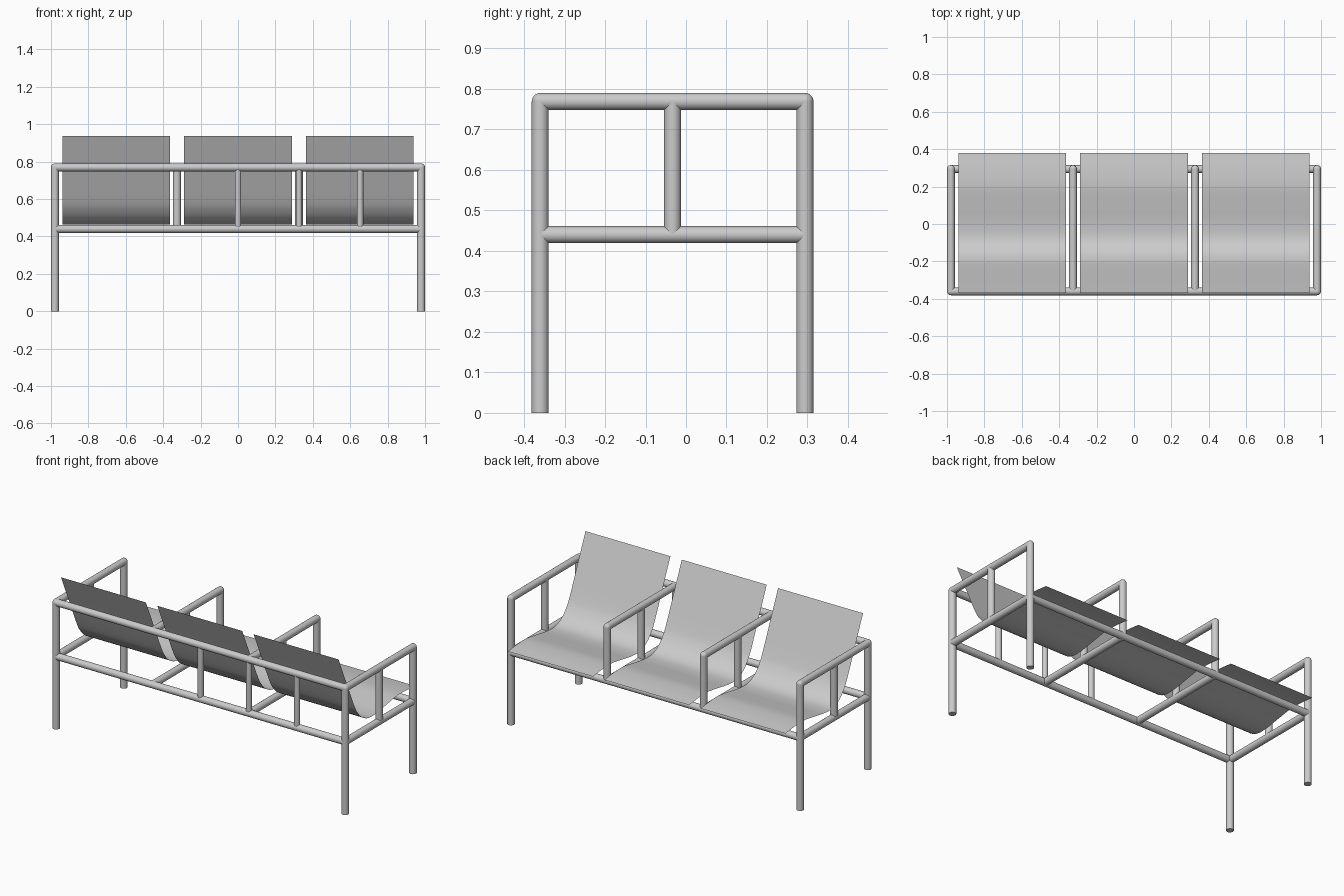
import bpy, bmesh
from mathutils import Vector

old = bpy.data.objects.get("Cube")
if old:
    bpy.data.objects.remove(old, do_unlink=True)


def material(name, rgb):
    m = bpy.data.materials.new(name)
    m.use_nodes = True
    m.diffuse_color = (*rgb, 1)
    m.node_tree.nodes["Principled BSDF"].inputs["Base Color"].default_value = (*rgb, 1)
    return m


GREY = material("light grey", (0.6, 0.6, 0.6))
R = 0.021                       # main tube radius
BACK, FRONT = -0.36, 0.294      # tube rows in y
RAIL, ARM = 0.44, 0.769         # tube heights
END = 0.979                     # outer frame in x
FRAMES = [END * k for k in (-1, -1 / 3, 1 / 3, 1)]


def finish(name, bm):
    mesh = bpy.data.meshes.new(name)
    bm.to_mesh(mesh)
    bm.free()
    mesh.materials.append(GREY)
    ob = bpy.data.objects.new(name, mesh)
    bpy.context.collection.objects.link(ob)
    bpy.ops.object.select_all(action='DESELECT')
    ob.select_set(True)
    bpy.context.view_layer.objects.active = ob
    bpy.ops.object.shade_smooth_by_angle()
    return ob


def tube(name, a, b, r=R):
    a, b = Vector(a), Vector(b)
    d = b - a
    bm = bmesh.new()
    bmesh.ops.create_cone(bm, cap_ends=True, segments=24, radius1=r, radius2=r, depth=d.length)
    bm.transform(d.to_track_quat('Z', 'Y').to_matrix().to_4x4())
    bmesh.ops.translate(bm, vec=(a + b) / 2, verts=bm.verts)
    return finish(name, bm)


def elbow(name, p):
    bm = bmesh.new()
    bmesh.ops.create_uvsphere(bm, u_segments=24, v_segments=12, radius=R)
    bmesh.ops.translate(bm, vec=p, verts=bm.verts)
    return finish(name, bm)


# Long rails
tube("back_top_rail", (-END, BACK, ARM), (END, BACK, ARM))
tube("back_seat_rail", (-END, BACK, RAIL), (END, BACK, RAIL))
tube("front_seat_rail", (-END, FRONT, RAIL), (END, FRONT, RAIL))

# Cross frames with armrests; only the outer ones reach the floor
for x in FRAMES:
    outer = abs(x) > 0.9
    tube("armrest", (x, BACK, ARM), (x, FRONT, ARM))
    tube("cross_rail", (x, BACK, RAIL), (x, FRONT, RAIL))
    tube("arm_post", (x, -0.033, RAIL), (x, -0.033, ARM))
    tube("front_leg" if outer else "front_post", (x, FRONT, 0 if outer else RAIL), (x, FRONT, ARM))
    elbow("front_elbow", (x, FRONT, ARM))
    if outer:
        tube("back_leg", (x, BACK, 0), (x, BACK, ARM))
        elbow("back_elbow", (x, BACK, ARM))

# Slimmer posts between the back rails
for x in (0, END / 3, END * 2 / 3):
    tube("back_post", (x, BACK, RAIL), (x, BACK, ARM), 0.017)

# Seat shell profile (y, z), from the front lip to the top of the back
PROFILE = [Vector(p) for p in (
    (0.38, 0.486), (0.29, 0.496), (0.2, 0.498), (0.1, 0.483), (0.0, 0.467),
    (-0.08, 0.467), (-0.14, 0.494), (-0.185, 0.54), (-0.22, 0.6),
    (-0.295, 0.768), (-0.37, 0.936))]


def smooth_path(pts, steps=5):
    ext = [2 * pts[0] - pts[1]] + pts + [2 * pts[-1] - pts[-2]]
    out = []
    for p, q, r, s in zip(ext, ext[1:], ext[2:], ext[3:]):
        for i in range(steps):
            t = i / steps
            out.append(q + (r - p) * t / 2 + (p - 2.5 * q + 2 * r - s / 2) * t * t
                       + (1.5 * (q - r) + (s - p) / 2) * t ** 3)
    return out + [pts[-1]]


# Three thin bent seat shells
for cx in (-0.652, 0, 0.652):
    bm = bmesh.new()
    rows = [[bm.verts.new((cx + sx * 0.2875, p.x, p.y)) for sx in (-1, 1)]
            for p in smooth_path(PROFILE)]
    for a, b in zip(rows, rows[1:]):
        bm.faces.new((a[0], a[1], b[1], b[0]))
    finish("seat_shell", bm)
